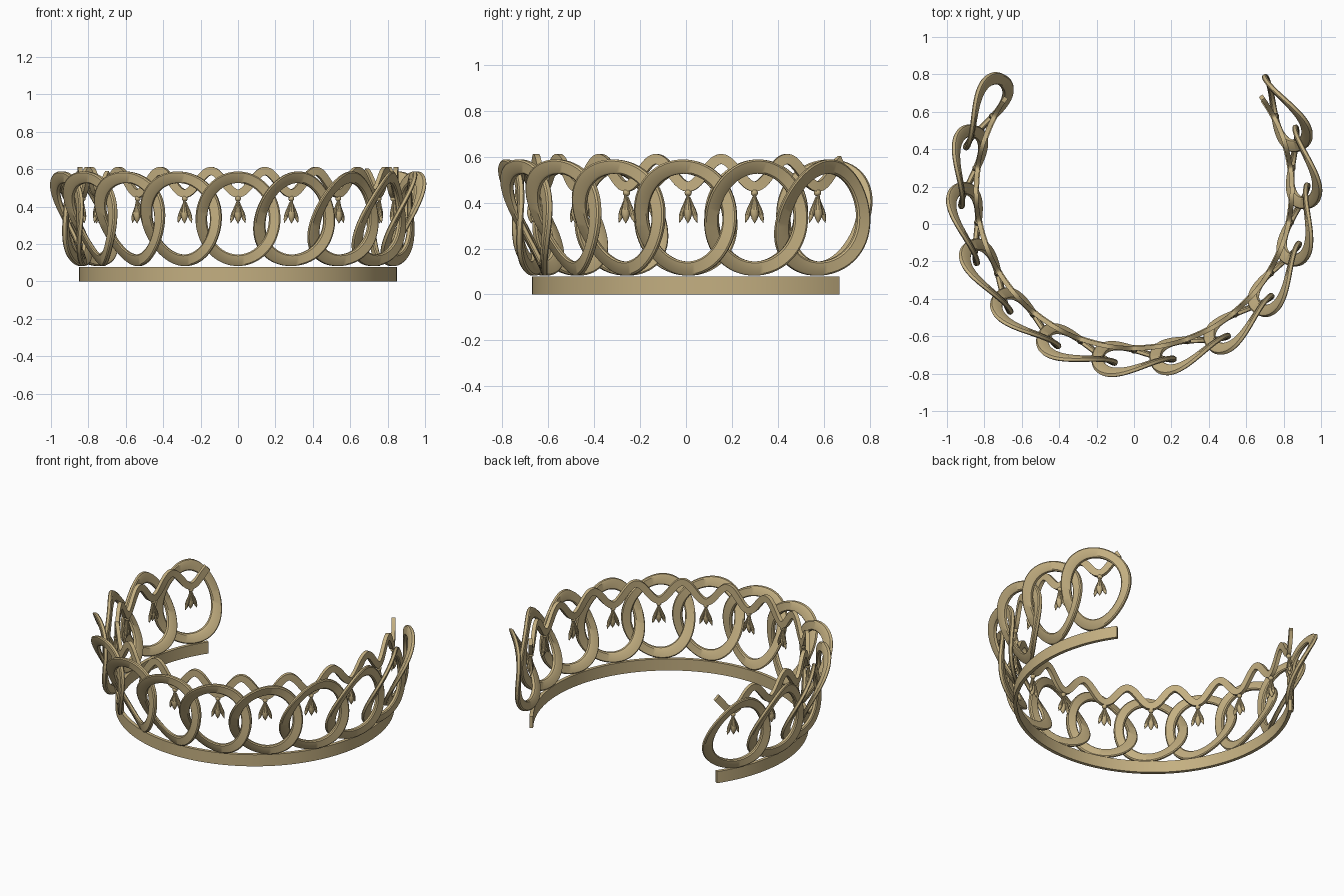
import bpy, bmesh
from math import sin, cos, pi, radians
from mathutils import Vector, Matrix

if "Cube" in bpy.data.objects:
    bpy.data.objects.remove(bpy.data.objects["Cube"])

CY = 0.18                  # centre of the open circle in y
STEP = radians(19.6)       # angle between neighbouring links

gold = bpy.data.materials.new("gold")
gold.diffuse_color = (0.55, 0.43, 0.22, 1)
gold.use_nodes = True
gold.node_tree.nodes["Principled BSDF"].inputs["Base Color"].default_value = gold.diffuse_color


def axes(phi):
    """Outward and sideways directions at an angle measured from the front."""
    return Vector((sin(phi), -cos(phi), 0)), Vector((cos(phi), sin(phi), 0))


def finish(name, bm):
    bmesh.ops.recalc_face_normals(bm, faces=bm.faces)
    me = bpy.data.meshes.new(name)
    bm.to_mesh(me)
    bm.free()
    ob = bpy.data.objects.new(name, me)
    bpy.context.collection.objects.link(ob)
    me.materials.append(gold)
    bpy.context.view_layer.objects.active = ob
    ob.select_set(True)
    bpy.ops.object.shade_smooth_by_angle(angle=radians(35))
    ob.select_set(False)
    return ob


def sweep(name, sections, closed):
    """Skin a list of equal cross-sections."""
    bm = bmesh.new()
    rows = [[bm.verts.new(p) for p in s] for s in sections]
    n = len(rows[0])
    for i in range(len(rows) if closed else len(rows) - 1):
        a, b = rows[i], rows[(i + 1) % len(rows)]
        for j in range(n):
            k = (j + 1) % n
            bm.faces.new((a[j], a[k], b[k], b[j]))
    if not closed:
        bm.faces.new(rows[0])
        bm.faces.new(rows[-1])
    return finish(name, bm)


def polar(r, phi, z):
    return axes(phi)[0] * r + Vector((0, CY, z))


# Base band
band = []
for i in range(121):
    p = radians(-125 + 250 * i / 120)
    band.append([polar(r, p, z) for r, z in
                 ((0.828, 0), (0.85, 0), (0.85, 0.078), (0.828, 0.078))])
sweep("base_band", band, False)

# Wavy inner ribbon, dipping at each pendant
wave = []
for i in range(361):
    p = radians(-125 + 251 * i / 360)
    f = 2 * pi * p / STEP
    zc = 0.53 - 0.06 * cos(f)
    slope = 0.06 * sin(f) * 2 * pi / STEP / 0.845
    ln = (1 + slope * slope) ** 0.5
    dz, dp = 0.022 / ln, -0.022 * slope / ln / 0.845
    wave.append([polar(r, p + s * dp, zc + s * dz) for r, s in
                 ((0.833, -1), (0.857, -1), (0.857, 1), (0.833, 1))])
sweep("wavy_ribbon", wave, False)

# Interlocking leaning links, each warped like a saddle
A, B, ZC, D = 0.196, 0.222, 0.335, 0.902
PROFILE = ((-0.031, -0.008), (-0.024, -0.014), (0.024, -0.014), (0.031, -0.008),
           (0.031, 0.008), (0.024, 0.014), (-0.024, 0.014), (-0.031, 0.008))


def link(k):
    out, side = axes(k * STEP)
    secs = []
    for i in range(72):
        t = 2 * pi * i / 72
        sec = []
        for e, h in PROFILE:
            u, v = (A + e) * cos(t), (B + e) * sin(t)
            w = 0.052 * v / B - 0.06 * u * v / (A * B)
            sec.append(side * u + out * (D + w + h) + Vector((0, CY, ZC + v)))
        secs.append(sec)
    sweep("link", secs, True)


# Petal: small pointed drop hanging down from its local origin
def petal(bm, mat, length, width):
    prof = [(0, 0.3), (0.25, 0.6), (0.5, 0.95), (0.68, 1), (0.85, 0.65), (1, 0.05)]
    rows = []
    for f, r in prof:
        rows.append([bm.verts.new(mat @ Vector((width * r * cos(a), width * r * sin(a), -f * length)))
                     for a in (2 * pi * j / 10 for j in range(10))])
    for a, b in zip(rows, rows[1:]):
        for j in range(10):
            bm.faces.new((a[j], a[(j + 1) % 10], b[(j + 1) % 10], b[j]))
    bm.faces.new(rows[0])
    bm.faces.new(rows[-1])


def pendant(k):
    bm = bmesh.new()
    base = Matrix.Translation(polar(0.848, k * STEP, 0.435)) @ Matrix.Rotation(k * STEP, 4, 'Z')
    petal(bm, base @ Matrix.Translation((0, -0.006, 0)), 0.125, 0.019)
    for s in (-1, 1):
        tilt = Matrix.Rotation(-s * radians(17), 4, 'Y')
        petal(bm, base @ Matrix.Translation((s * 0.005, 0.002, -0.01)) @ tilt, 0.118, 0.012)
    # bead joining the petals to the ribbon
    bmesh.ops.create_uvsphere(bm, u_segments=12, v_segments=8, radius=0.016,
                              matrix=base @ Matrix.Translation((0, 0, 0.008)))
    finish("pendant", bm)


for k in range(-6, 7):
    link(k)
    pendant(k)
